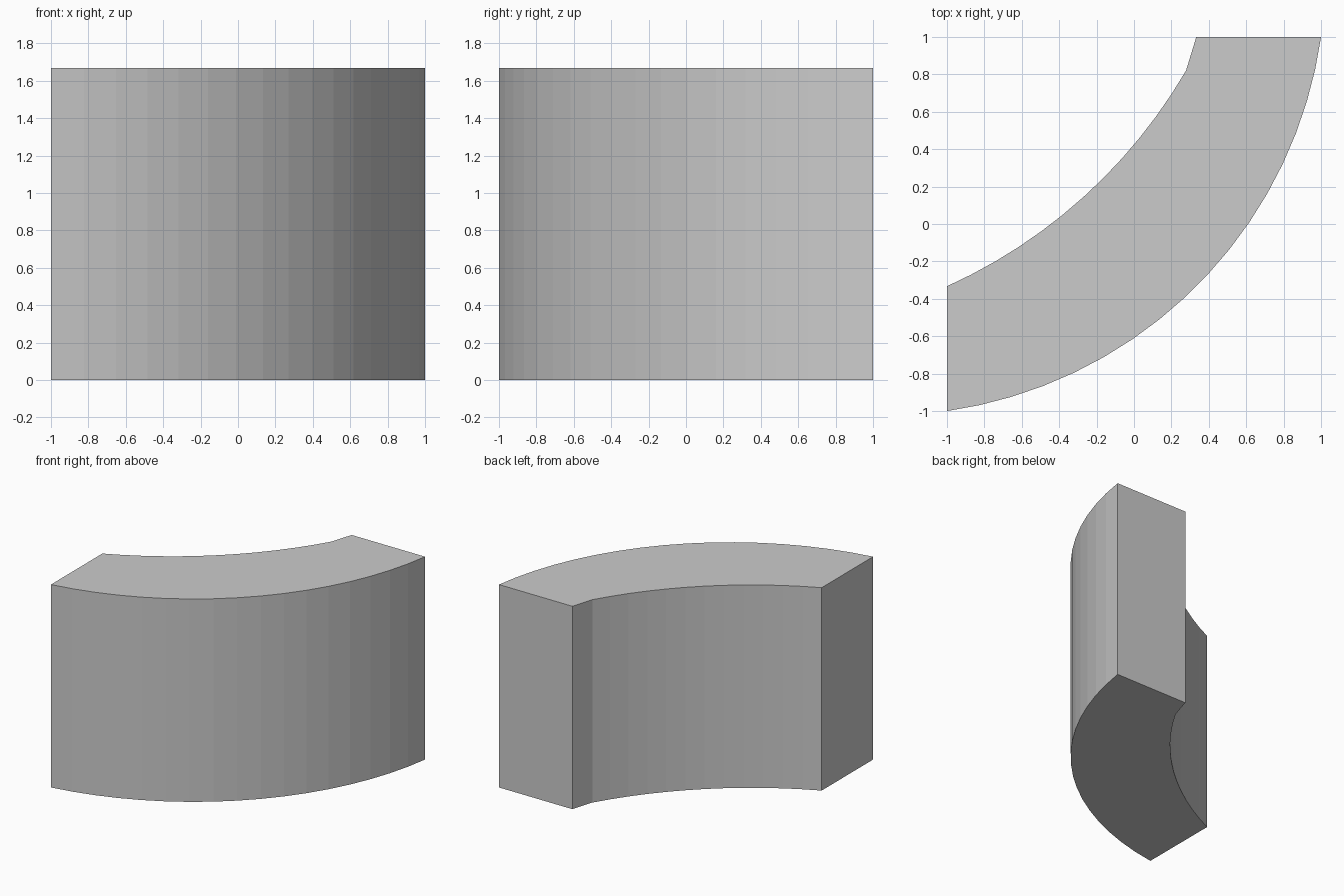
import bpy, bmesh, math
from mathutils import Vector

if "Cube" in bpy.data.objects:
    bpy.data.objects.remove(bpy.data.objects["Cube"])

HEIGHT = 1.667


def arc(center, start, end, steps):
    """Points along a circular arc, easing the radius between both ends."""
    c = Vector(center)
    a, b = Vector(start) - c, Vector(end) - c
    a0, a1 = math.atan2(a.y, a.x), math.atan2(b.y, b.x)
    points = []
    for i in range(steps + 1):
        t = i / steps
        ang = a0 + (a1 - a0) * t
        r = a.length + (b.length - a.length) * t
        points.append(c + Vector((math.cos(ang), math.sin(ang))) * r)
    return points


# Plan outline: convex outer wall, then concave inner wall with a short straight end
outer = arc((-1.333, 1.333), (-1, -1), (1, 1), 17)
inner = arc((-2.162, 2.24), (0.278, 0.82), (-1, -0.333), 12)
outline = outer + [Vector((0.333, 1))] + inner

# Curved block: outline extruded straight up
bm = bmesh.new()
base = bm.faces.new([bm.verts.new((p.x, p.y, 0)) for p in outline])
top = bmesh.ops.extrude_face_region(bm, geom=[base], use_keep_orig=True)
bmesh.ops.translate(bm, vec=(0, 0, HEIGHT),
                    verts=[v for v in top["geom"] if isinstance(v, bmesh.types.BMVert)])
bmesh.ops.recalc_face_normals(bm, faces=bm.faces)

mesh = bpy.data.meshes.new("curved_block")
bm.to_mesh(mesh)
bm.free()
block = bpy.data.objects.new("curved_block", mesh)
bpy.context.collection.objects.link(block)
